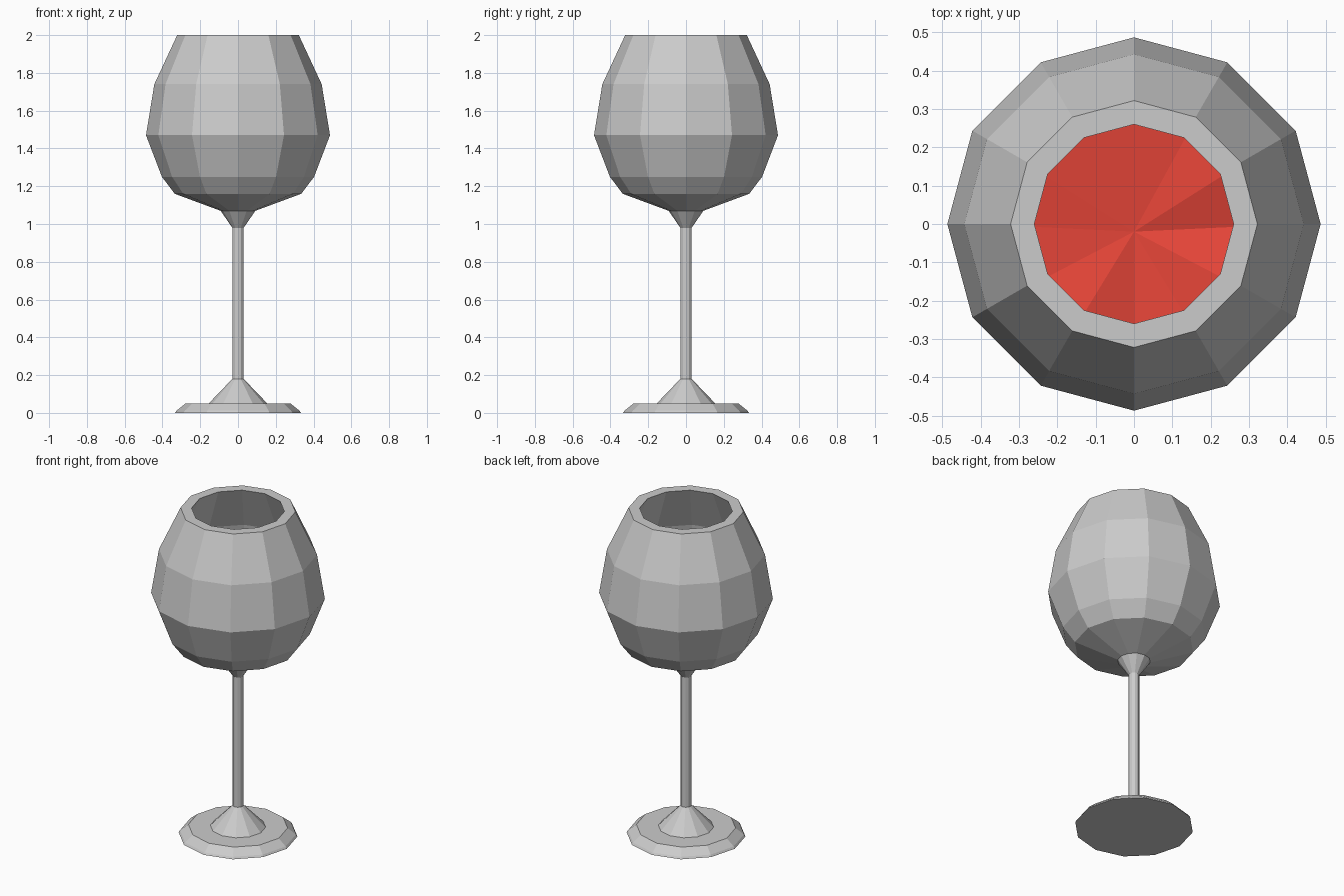
import bpy, bmesh
from math import sin, cos, pi, tau

if "Cube" in bpy.data.objects:
    bpy.data.objects.remove(bpy.data.objects["Cube"])

SIDES = 12


def new_object(name, bm):
    bmesh.ops.remove_doubles(bm, verts=bm.verts, dist=1e-4)
    bmesh.ops.recalc_face_normals(bm, faces=bm.faces)
    mesh = bpy.data.meshes.new(name)
    bm.to_mesh(mesh)
    bm.free()
    obj = bpy.data.objects.new(name, mesh)
    bpy.context.collection.objects.link(obj)
    return obj


def lathe(bm, profile):
    """Spin (radius, z) points about z."""
    verts = [bm.verts.new((r, 0, z)) for r, z in profile]
    edges = [bm.edges.new(p) for p in zip(verts, verts[1:])]
    bmesh.ops.spin(bm, geom=verts + edges, cent=(0, 0, 0), axis=(0, 0, 1),
                   angle=tau, steps=SIDES)


def lathe_object(name, profile):
    bm = bmesh.new()
    lathe(bm, profile)
    return new_object(name, bm)


# Foot: bevelled disc with a raised cone
lathe_object("foot", [(0, 0), (0.333, 0), (0.325, 0.012), (0.278, 0.05),
                      (0.155, 0.05), (0.03, 0.18), (0, 0.18)])

# Stem flaring into a collar under the bowl
lathe_object("stem", [(0, 0.17), (0.03, 0.17), (0.03, 0.98),
                      (0.092, 1.07), (0, 1.07)])

# Bowl: thick wall, outer profile up and inner profile back down
inner = [(0, 1.13), (0.07, 1.13), (0.295, 1.21), (0.352, 1.275), (0.427, 1.47)]
outer = [(0, 1.07), (0.092, 1.07), (0.335, 1.16), (0.403, 1.25),
         (0.487, 1.47), (0.443, 1.74), (0.322, 2.0)]
lathe_object("bowl", outer + [(0.26, 2.0), (0.382, 1.73)] + inner[::-1])

# Wine: fills the lower bowl, with a choppy faceted surface
bm = bmesh.new()
lathe(bm, [(r * 0.995, z + 0.003) for r, z in inner])
bmesh.ops.remove_doubles(bm, verts=bm.verts, dist=1e-4)
centre = bm.verts.new((0, -0.02, 1.45))
swell = [0.02, 0.05, -0.01, 0.01, 0.04, -0.02, 0.03, 0.0, 0.01, 0.02, 0.03, 0.02]
rim = [e for e in bm.edges if e.is_boundary]
for e in rim:
    bm.faces.new((e.verts[0], e.verts[1], centre))
top = sorted({v for e in rim for v in e.verts},
             key=lambda v: v.co.to_2d().angle_signed((1, 0)))
for v, dz in zip(top, swell):
    v.co.z += dz
    v.co.x *= 0.985
    v.co.y *= 0.985
wine = new_object("wine", bm)
red = bpy.data.materials.new("red_wine")
red.diffuse_color = (0.8, 0.06, 0.04, 1)
red.use_nodes = True
red.node_tree.nodes["Principled BSDF"].inputs["Base Color"].default_value = red.diffuse_color
wine.data.materials.append(red)
